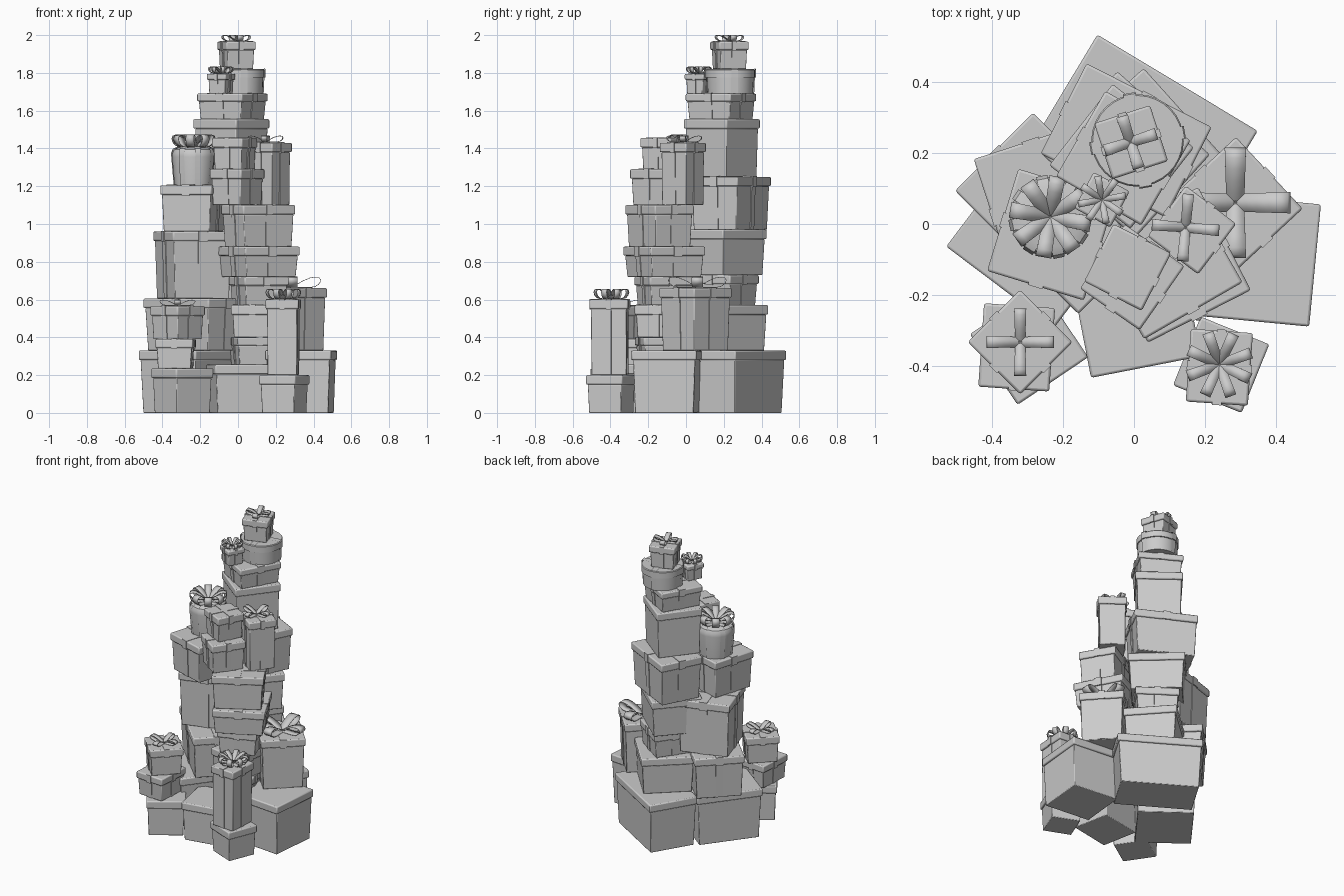
import bpy, bmesh, math
from mathutils import Matrix, Vector

if bpy.data.objects.get("Cube"):
    bpy.data.objects.remove(bpy.data.objects["Cube"])

grey = bpy.data.materials.new("plain grey")
grey.use_nodes = True
grey.diffuse_color = (0.6, 0.6, 0.6, 1)
grey.node_tree.nodes["Principled BSDF"].inputs["Base Color"].default_value = (0.6, 0.6, 0.6, 1)


def finish(bm, name, x, y, z, rot, bevel=0.0):
    mesh = bpy.data.meshes.new(name)
    bm.to_mesh(mesh)
    bm.free()
    mesh.materials.append(grey)
    ob = bpy.data.objects.new(name, mesh)
    bpy.context.collection.objects.link(ob)
    ob.location = (x, y, z)
    ob.rotation_euler.z = math.radians(rot)
    if bevel:
        mod = ob.modifiers.new("Bevel", "BEVEL")
        mod.width, mod.segments = bevel, 2
    bpy.ops.object.select_all(action="DESELECT")
    ob.select_set(True)
    bpy.context.view_layer.objects.active = ob
    bpy.ops.object.shade_smooth_by_angle(angle=math.radians(35))
    return ob


def block(bm, w, d, z0, z1, taper=1.0):
    """Box whose lower face is scaled by taper."""
    verts = bmesh.ops.create_cube(bm, size=1)["verts"]
    for v in verts:
        k = taper if v.co.z < 0 else 1
        v.co = Vector((v.co.x * w * k, v.co.y * d * k, z0 if v.co.z < 0 else z1))


def bow(name, x, y, z, rot, reach, loops, height, width):
    """Ring of teardrop ribbon loops meeting at the centre."""
    bm = bmesh.new()
    steps = 14
    for i in range(loops):
        turn = Matrix.Rotation(2 * math.pi * i / loops, 3, "Z")
        rows = []
        for s in range(steps + 1):
            t = 2 * math.pi * s / steps
            r = reach * (1 - math.cos(t)) / 2
            h = height * (0.5 * r / reach - 0.5 * math.sin(t) * math.sin(t / 2)) + 0.004
            w = width * (0.42 + 0.08 * r / reach)
            rows.append([bm.verts.new(turn @ Vector((r, side * w, max(h, 0.003))))
                         for side in (-1, 1)])
        for a, b in zip(rows, rows[1:]):
            bm.faces.new((a[0], a[1], b[1], b[0]))
    ob = finish(bm, name + "_bow", x, y, z, rot)
    mod = ob.modifiers.new("Thickness", "SOLIDIFY")
    mod.thickness = 0.003


def gift(name, x, y, z0, z1, w, d, rot, ribbon=True, taper=0.945):
    """Tapered box with an overhanging lid and crossed ribbon."""
    h = z1 - z0
    lid = min(0.05, h * 0.3)
    bw, bd = w - 0.016, d - 0.016
    bm = bmesh.new()
    block(bm, bw, bd, 0, h - lid, taper)
    finish(bm, name + "_body", x, y, z0, rot, 0.004)
    bm = bmesh.new()
    block(bm, w, d, h - lid, h)
    finish(bm, name + "_lid", x, y, z0, rot, 0.007)
    if ribbon:
        rw = 0.15 * min(w, d)
        bm = bmesh.new()
        for across in (True, False):
            for hi, lo, a, b, k in ((h - lid, 0.002, bw, bd, taper),
                                    (h + 0.003, h - lid - 0.003, w, d, 1)):
                sx, sy = (a + 0.008, rw) if across else (rw, b + 0.008)
                block(bm, sx, sy, lo, hi, k)
        finish(bm, name + "_ribbon", x, y, z0, rot)


def round_gift(name, x, y, z0, radius, profile, straps, rot):
    """Lathed box with ribbons running over it."""
    bm = bmesh.new()
    ring = [bm.verts.new((r * radius, 0, z)) for r, z in profile]
    edges = [bm.edges.new(pair) for pair in zip(ring, ring[1:])]
    bmesh.ops.spin(bm, geom=ring + edges, cent=(0, 0, 0), axis=(0, 0, 1),
                   angle=2 * math.pi, steps=32, use_merge=True)
    bmesh.ops.remove_doubles(bm, verts=bm.verts, dist=0.0005)
    bmesh.ops.recalc_face_normals(bm, faces=bm.faces)
    finish(bm, name, x, y, z0, rot)
    # ribbons follow the outer profile
    bm = bmesh.new()
    for i in range(straps):
        turn = Matrix.Rotation(2 * math.pi * i / straps, 3, "Z")
        rows = [[bm.verts.new(turn @ Vector((r * radius + 0.005, s * radius * 0.14,
                                             z + (0.004 if z > 0.1 else 0))))
                 for s in (-1, 1)] for r, z in profile[1:]]
        for a, b in zip(rows, rows[1:]):
            bm.faces.new((a[0], a[1], b[1], b[0]))
    finish(bm, name + "_ribbon", x, y, z0, rot)


# ground boxes
gift("back_base", 0.04, 0.26, 0, 0.33, 0.526, 0.32, -31, False)
gift("right_base", 0.335, -0.10, 0, 0.33, 0.35, 0.345, -5.5, False)
gift("left_base", -0.25, -0.01, 0, 0.33, 0.42, 0.38, 53, False)
gift("middle_base", 0.007, -0.265, 0, 0.255, 0.315, 0.28, 11, False)

# front left pile
gift("front_left_low", -0.295, -0.342, 0, 0.235, 0.24, 0.24, 34, False)
gift("front_left_mid", -0.33, -0.347, 0.235, 0.39, 0.2, 0.235, -4)
gift("front_left_top", -0.32, -0.332, 0.39, 0.565, 0.208, 0.208, 45)
bow("front_left", -0.32, -0.332, 0.565, 0, 0.095, 4, 0.04, 0.034)

# front right pile
gift("front_right_low", 0.245, -0.396, 0, 0.2, 0.208, 0.208, -22, False)
gift("front_right_tall", 0.24, -0.403, 0.2, 0.6, 0.175, 0.205, -4, True, 0.98)
bow("front_right", 0.24, -0.395, 0.6, 20, 0.095, 8, 0.07, 0.032)

# right bowed box
gift("right_box", 0.28, 0.05, 0.33, 0.66, 0.275, 0.275, 43)
bow("right", 0.285, 0.06, 0.66, 0, 0.155, 4, 0.075, 0.06)

# left pile
gift("left_second", -0.22, 0.03, 0.33, 0.605, 0.49, 0.31, -45)
gift("left_third", -0.238, 0.07, 0.605, 0.96, 0.335, 0.345, 18)
gift("left_fourth", -0.233, -0.03, 0.96, 1.205, 0.285, 0.3, -17)
round_gift("left_round", -0.235, 0.02, 1.205, 0.115,
           [(0, 0), (0.86, 0), (0.88, 0.02), (0.98, 0.15), (0.98, 0.17), (0.9, 0.19),
            (0.7, 0.2), (0.02, 0.202)], 8, 12)
bow("left_round", -0.235, 0.02, 1.405, 35, 0.115, 8, 0.085, 0.045)

# centre pile
gift("centre_first", 0.09, -0.13, 0.255, 0.4, 0.24, 0.24, 12)
gift("centre_second", 0.095, -0.14, 0.4, 0.57, 0.23, 0.23, -10)
gift("centre_third", 0.11, -0.115, 0.57, 0.72, 0.25, 0.25, 20)
gift("centre_fourth", 0.11, -0.115, 0.72, 0.88, 0.325, 0.325, 27)
gift("centre_fifth", 0.107, -0.14, 0.88, 1.1, 0.32, 0.24, 30)
gift("centre_sixth", -0.005, -0.15, 1.1, 1.29, 0.205, 0.22, -35)
gift("centre_top", -0.018, -0.122, 1.29, 1.455, 0.182, 0.182, -27)
gift("centre_tall", 0.163, -0.017, 1.1, 1.43, 0.178, 0.178, -37, True, 0.97)
bow("centre_tall", 0.145, -0.01, 1.43, -5, 0.095, 4, 0.045, 0.032)

# back tower
gift("tower_first", 0.015, 0.205, 0.33, 0.57, 0.33, 0.33, 42, False)
gift("tower_second", -0.005, 0.2, 0.57, 0.73, 0.27, 0.27, -35)
gift("tower_third", -0.022, 0.195, 0.73, 0.97, 0.35, 0.315, -42, False)
gift("tower_fourth", -0.022, 0.235, 0.97, 1.25, 0.395, 0.285, -27)
gift("tower_fifth", -0.035, 0.19, 1.25, 1.555, 0.29, 0.29, -38, False, 0.96)
gift("tower_sixth", -0.03, 0.185, 1.555, 1.69, 0.277, 0.277, -30)
round_gift("tower_drum", 0.01, 0.235, 1.69, 0.13,
           [(0, 0), (0.92, 0), (0.95, 0.085), (1, 0.086), (1, 0.125), (0.97, 0.13),
            (0.02, 0.13)], 4, 10)
gift("tower_top", -0.008, 0.23, 1.82, 1.965, 0.165, 0.165, 18)
bow("tower_top", -0.01, 0.23, 1.965, 18, 0.077, 4, 0.042, 0.034)
gift("small_box", -0.09, 0.068, 1.69, 1.795, 0.115, 0.115, -28)
bow("small", -0.09, 0.068, 1.795, 10, 0.068, 8, 0.045, 0.02)
